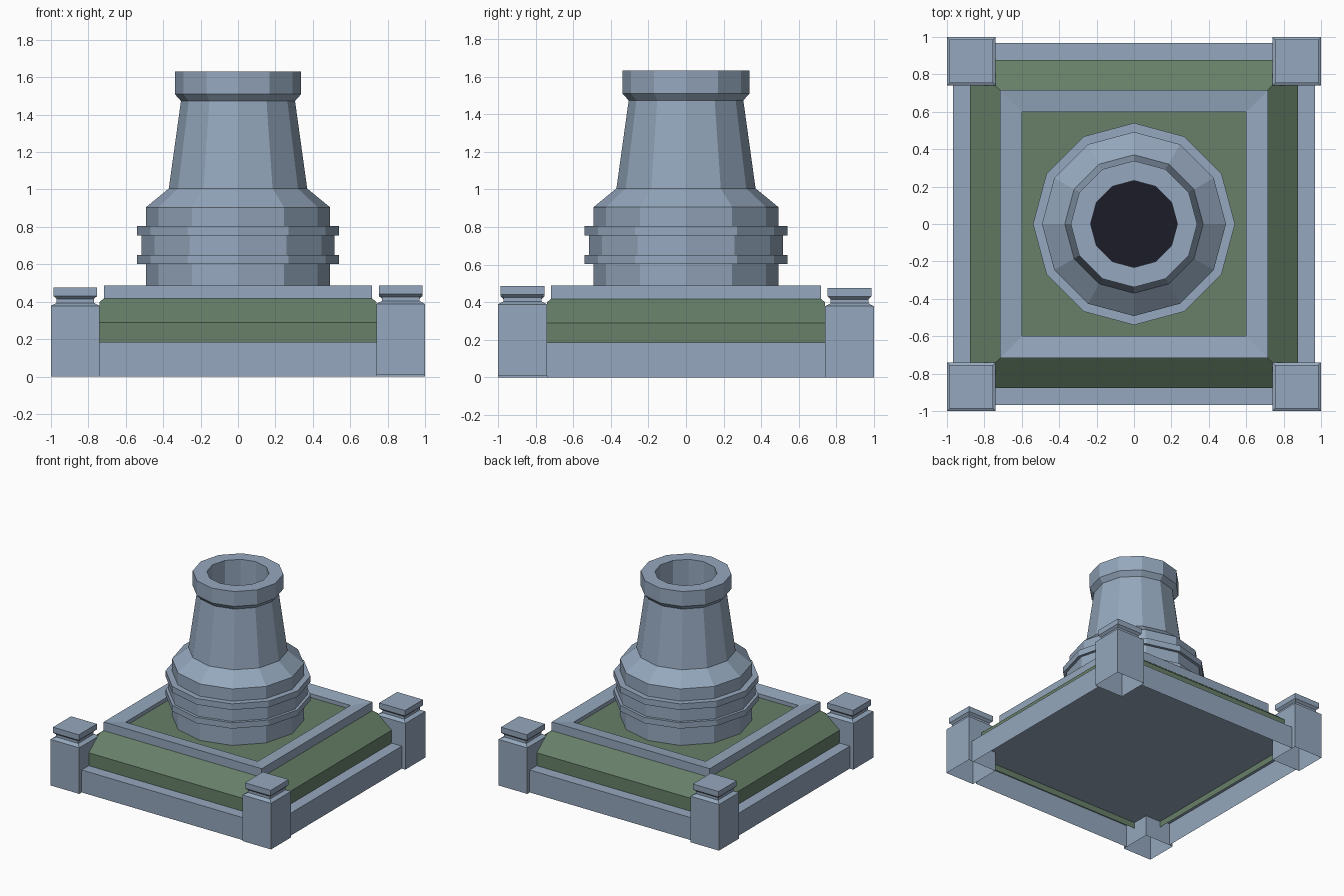
import bpy, bmesh, math

if "Cube" in bpy.data.objects:
    bpy.data.objects.remove(bpy.data.objects["Cube"])


def material(name, rgb):
    m = bpy.data.materials.new(name)
    m.diffuse_color = (*rgb, 1.0)
    m.use_nodes = True
    m.node_tree.nodes["Principled BSDF"].inputs["Base Color"].default_value = m.diffuse_color
    return m


STONE = material("blue_grey_stone", (0.30, 0.39, 0.51))
GRASS = material("moss_green", (0.135, 0.215, 0.14))
DARK = material("dark_hollow", (0.012, 0.012, 0.021))
POST_IN = 0.74  # inner face of the corner posts
FLOOR_Z = 0.17  # underside of the base


def finish(name, bm, mat):
    mesh = bpy.data.meshes.new(name)
    bm.to_mesh(mesh)
    bm.free()
    mesh.materials.append(mat)
    ob = bpy.data.objects.new(name, mesh)
    bpy.context.collection.objects.link(ob)
    return ob


def sweep(name, profile, sides, mat, cap_end=False, center=(0, 0, 0)):
    """Revolve (radius, z) points; for 4 sides the radius is the half width."""
    bm = bmesh.new()
    k = math.sqrt(2) if sides == 4 else 1.0
    off = math.pi / 4 if sides == 4 else 0.0
    rings = []
    for r, z in profile:
        rings.append([bm.verts.new((
            center[0] + r * k * math.cos(off + i * math.tau / sides),
            center[1] + r * k * math.sin(off + i * math.tau / sides),
            center[2] + z)) for i in range(sides)])
    for a, b in zip(rings, rings[1:]):
        for i in range(sides):
            j = (i + 1) % sides
            bm.faces.new((a[i], a[j], b[j], b[i]))
    if cap_end:
        bm.faces.new(rings[-1])
    return finish(name, bm, mat)


def side_strips(name, profile, mat):
    """Four straight runs between the posts, following (distance, z) points."""
    bm = bmesh.new()
    for q in range(4):
        c, s = round(math.cos(q * math.pi / 2)), round(math.sin(q * math.pi / 2))
        rows = []
        for d, z in profile:
            w = min(d, POST_IN)
            rows.append([bm.verts.new((c * d - s * t, s * d + c * t, z))
                         for t in (-w, w)])
        for a, b in zip(rows, rows[1:]):
            bm.faces.new((a[0], a[1], b[1], b[0]))
    bmesh.ops.dissolve_limit(bm, angle_limit=0.02, verts=bm.verts, edges=bm.edges)
    return finish(name, bm, mat)


def plate(name, half, z, mat, down=False):
    bm = bmesh.new()
    s = -1 if down else 1
    bm.faces.new([bm.verts.new((x * half * s, y * half, z))
                  for x, y in ((-1, -1), (1, -1), (1, 1), (-1, 1))])
    return finish(name, bm, mat)


# low outer wall, planted bank and inner kerb
side_strips("outer_wall", [(.968, 0), (.968, .184), (.876, .184)], STONE)
side_strips("grass_bank", [(.876, .12), (.876, .29), (.74, .3989), (.717, .4173)], GRASS)
sweep("inner_kerb", [(.717, .415), (.717, .488), (.60, .473), (.60, .44)], 4, STONE)
plate("inner_lawn", .60, .442, GRASS)

# underside of the base, cut out around the posts
plate("base_underside", POST_IN, FLOOR_Z, STONE, down=True)
side_strips("base_underside_edges", [(POST_IN, FLOOR_Z), (.876, FLOOR_Z)], STONE)

# corner posts with caps, one standing slightly proud
POST = [(.13, 0), (.13, .378), (.10, .394), (.10, .415),
        (.117, .431), (.117, .476)]
for sx in (-1, 1):
    for sy in (-1, 1):
        lift = .01 if (sx, sy) == (1, -1) else 0
        sweep("corner_post", POST, 4, STONE, True, (sx * .87, sy * .87, lift))

# twelve-sided chimney tower with rings, lip and bore
TOWER = [(.492, .44), (.492, .602), (.54, .602), (.54, .65), (.517, .65),
         (.517, .755), (.54, .755), (.54, .805), (.492, .805), (.492, .905),
         (.37, 1.005), (.305, 1.473), (.338, 1.51), (.338, 1.632),
         (.232, 1.632), (.232, 1.20)]
sweep("chimney_tower", TOWER, 12, STONE)
sweep("chimney_hollow", [(.232, 1.20), (.20, 1.20)], 12, DARK, True)
